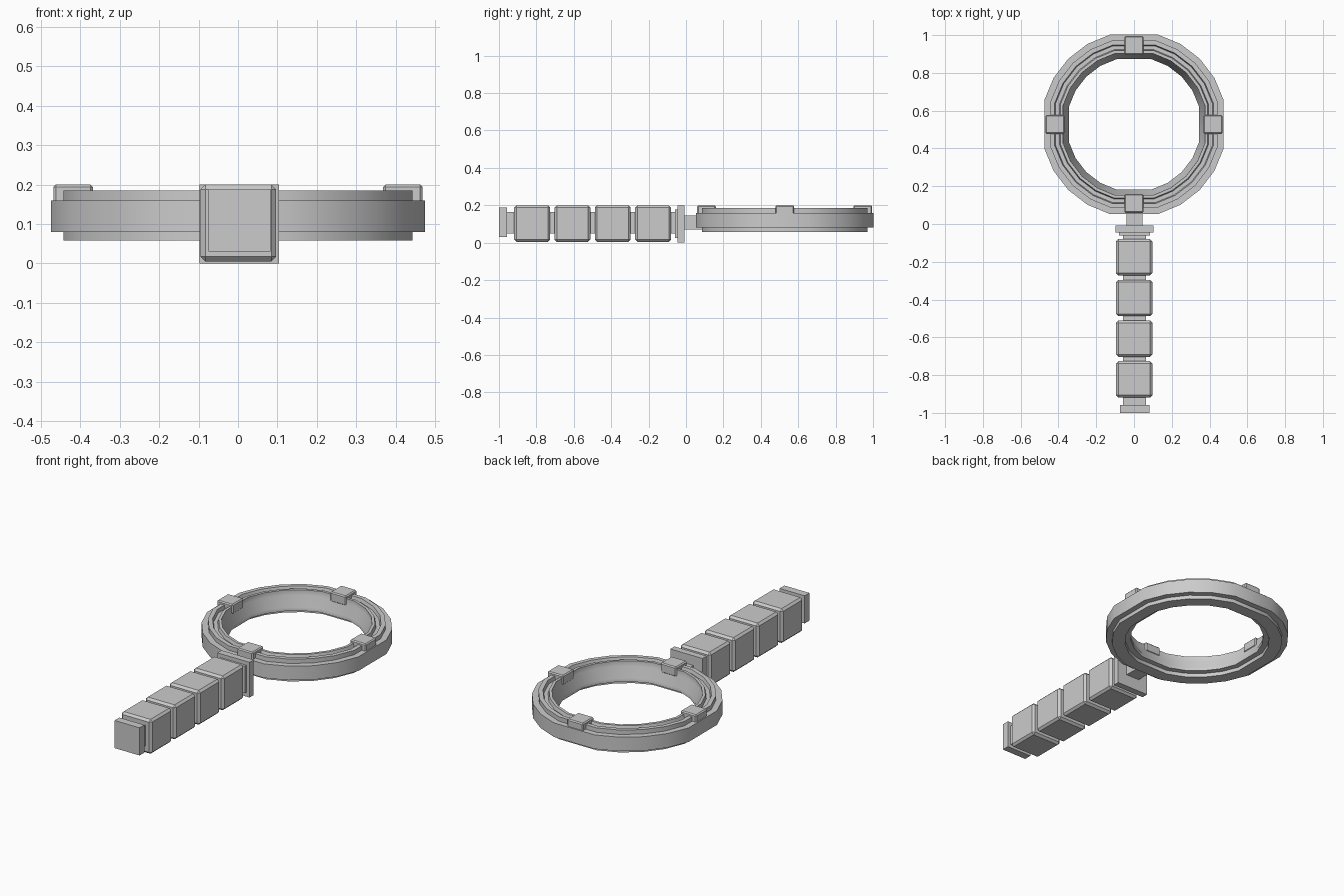
import bpy, bmesh
from math import cos, sin, radians

if "Cube" in bpy.data.objects:
    bpy.data.objects.remove(bpy.data.objects["Cube"])

CX, CY, CZ = 0.0, 0.5275, 0.12   # ring centre


def finish(bm, name, smooth=False):
    bmesh.ops.recalc_face_normals(bm, faces=bm.faces)
    mesh = bpy.data.meshes.new(name)
    bm.to_mesh(mesh)
    bm.free()
    ob = bpy.data.objects.new(name, mesh)
    bpy.context.collection.objects.link(ob)
    if smooth:
        bpy.ops.object.select_all(action='DESELECT')
        bpy.context.view_layer.objects.active = ob
        ob.select_set(True)
        bpy.ops.object.shade_smooth_by_angle(angle=radians(30))
    return ob


def box(name, x, y, z, bevel=0.0):
    """Box from (min, max) ranges, with optional chamfered edges."""
    bm = bmesh.new()
    bmesh.ops.create_cube(bm, size=1)
    for v in bm.verts:
        for i, (a, b) in enumerate((x, y, z)):
            v.co[i] = a if v.co[i] < 0 else b
    if bevel:
        bmesh.ops.bevel(bm, geom=bm.edges[:], offset=bevel, segments=1,
                        affect='EDGES', profile=0.5)
    return finish(bm, name)


# Lens frame: stepped profile swept round 24 steps, without the cardinal points
profile = [(0.475, 0.08), (0.475, 0.16), (0.443, 0.16), (0.443, 0.185),
           (0.42, 0.185), (0.415, 0.165), (0.395, 0.165), (0.39, 0.185),
           (0.375, 0.185), (0.375, 0.155), (0.345, 0.10), (0.345, 0.08),
           (0.375, 0.08), (0.375, 0.058), (0.443, 0.058), (0.443, 0.08)]
bm = bmesh.new()
rings = []
for k in range(24):
    if k % 6 == 0:
        continue
    a = radians(15 * k)
    s = 1 / cos(radians(15))
    rings.append([bm.verts.new((CX + r * s * cos(a), CY + r * s * sin(a), z))
                  for r, z in profile])
n = len(profile)
for i, ring in enumerate(rings):
    nxt = rings[(i + 1) % len(rings)]
    for j in range(n):
        bm.faces.new((ring[j], nxt[j], nxt[(j + 1) % n], ring[(j + 1) % n]))
finish(bm, "lens_frame", smooth=True)

# Four clamp pads on the frame
for k in range(4):
    a = radians(90 * k)
    px, py = CX + 0.418 * cos(a), CY + 0.418 * sin(a)
    box(f"frame_clamp_{k + 1}", (px - 0.05, px + 0.05), (py - 0.05, py + 0.05),
        (0.145, 0.2), 0.006)

# Neck, collar and handle core
box("neck", (-0.04, 0.045), (-0.02, 0.10), (0.07, 0.145))
box("collar", (-0.098, 0.104), (-0.045, -0.008), (0.0, 0.2))
box("collar_step", (-0.08, 0.085), (-0.06, -0.04), (0.025, 0.178))
box("handle_core", (-0.058, 0.063), (-0.97, -0.03), (0.05, 0.165))

# Four chamfered grip blocks
for k in range(4):
    y = -0.08 - 0.2155 * k
    box(f"grip_block_{k + 1}", (-0.095, 0.097), (y - 0.192, y), (0.005, 0.2), 0.012)

# End cap
box("end_cap", (-0.075, 0.082), (-1.0, -0.957), (0.03, 0.187))
